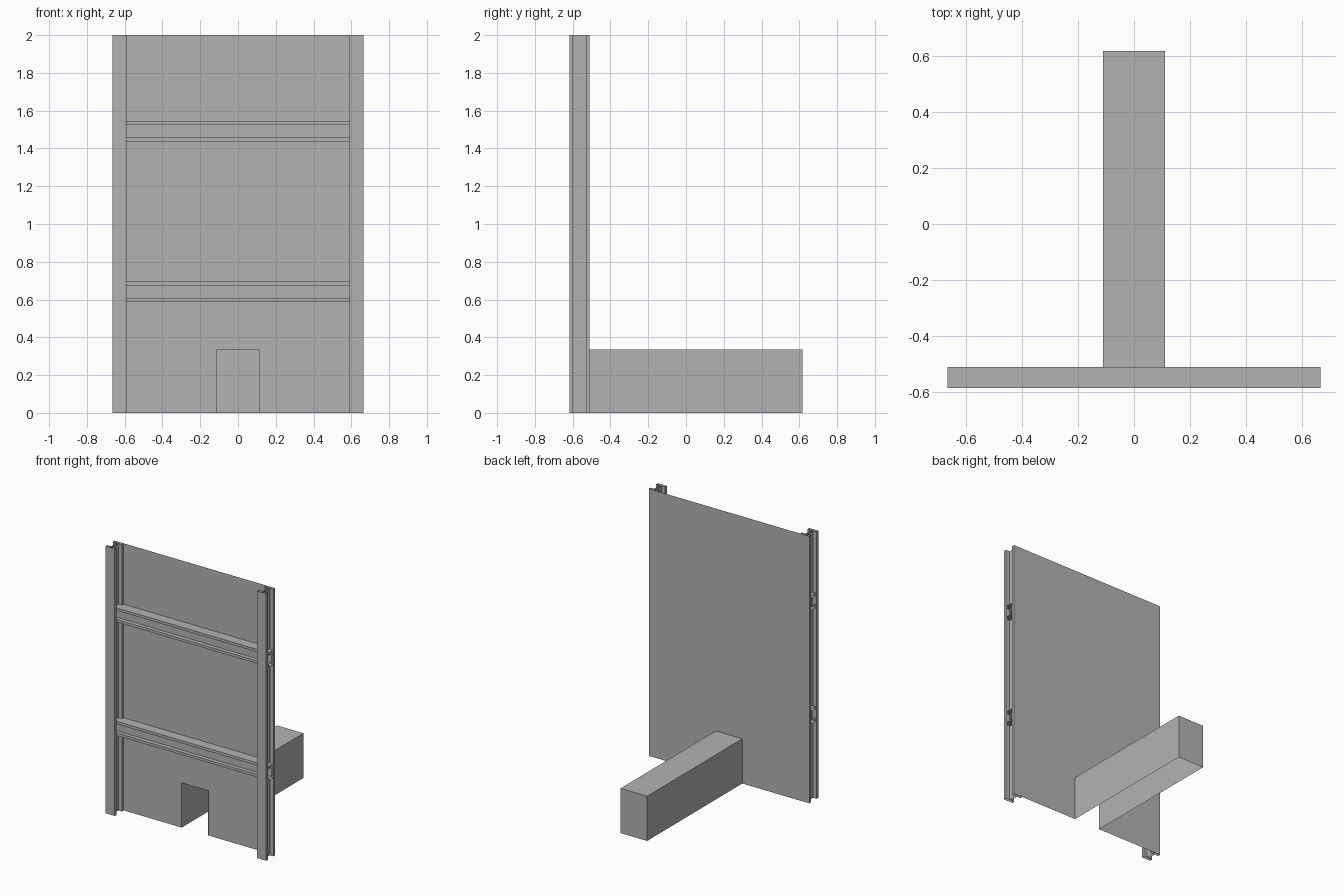
import bpy
from mathutils import Vector

cube = bpy.data.objects.get("Cube")
if cube:
    bpy.data.objects.remove(cube, do_unlink=True)

grey = bpy.data.materials.new("plain_grey")
grey.use_nodes = True
grey.diffuse_color = (0.45, 0.45, 0.45, 1)
grey.node_tree.nodes["Principled BSDF"].inputs["Base Color"].default_value = grey.diffuse_color

HALF_W, HEIGHT = 0.665, 2.0
FRONT, BACK, END = -0.617, -0.51, 0.617
DUCT_X, DUCT_Z = 0.11, 0.335
DEPTH, FLANGE, THICK, WEB = 0.107, 0.075, 0.02, 0.014


def add_mesh(name, verts, faces):
    mesh = bpy.data.meshes.new(name)
    mesh.from_pydata(verts, [], faces)
    mesh.materials.append(grey)
    obj = bpy.data.objects.new(name, mesh)
    bpy.context.collection.objects.link(obj)
    return obj


def i_beam(name, start, along, across, up):
    """Open-ended beam: flange width runs across, web depth runs up."""
    f, w, h = FLANGE / 2, WEB / 2, DEPTH / 2
    t = h - THICK
    half = [(f, -h), (f, -t), (w, -t), (w, t), (f, t), (f, h)]
    profile = half + [(-a, b) for a, b in reversed(half)]
    ring = [Vector(start) + Vector(across) * a + Vector(up) * b for a, b in profile]
    n = len(ring)
    verts = ring + [p + Vector(along) for p in ring]
    faces = [(i, (i + 1) % n, (i + 1) % n + n, i + n) for i in range(n)]
    return add_mesh(name, verts, faces)


# Thin wall sheet with a doorway notch at the bottom
outline = [(-HALF_W, 0), (-DUCT_X, 0), (-DUCT_X, DUCT_Z), (DUCT_X, DUCT_Z),
           (DUCT_X, 0), (HALF_W, 0), (HALF_W, HEIGHT), (-HALF_W, HEIGHT)]
add_mesh("wall_panel", [(x, BACK + 0.001, z) for x, z in outline],
         [tuple(range(len(outline)))])

# Hollow duct behind the notch: open at the front and underneath
section = [(-DUCT_X, 0), (-DUCT_X, DUCT_Z), (DUCT_X, DUCT_Z), (DUCT_X, 0)]
add_mesh("duct", [(x, y, z) for y in (BACK, END) for x, z in section],
         [(0, 4, 5, 1), (1, 5, 6, 2), (2, 6, 7, 3), (7, 6, 5, 4)])

# Upright posts at both edges
for side, sign in (("left", 1), ("right", -1)):
    i_beam(side + "_post", (sign * (HALF_W - FLANGE / 2), (FRONT + BACK) / 2, 0),
           (0, 0, HEIGHT), (1, 0, 0), (0, 1, 0))

# Horizontal rails across the front of the panel
for level, z in (("lower", 0.641), ("upper", 1.491)):
    i_beam(level + "_rail", (-HALF_W, BACK - FLANGE / 2, z),
           (2 * HALF_W, 0, 0), (0, 1, 0), (0, 0, 1))
